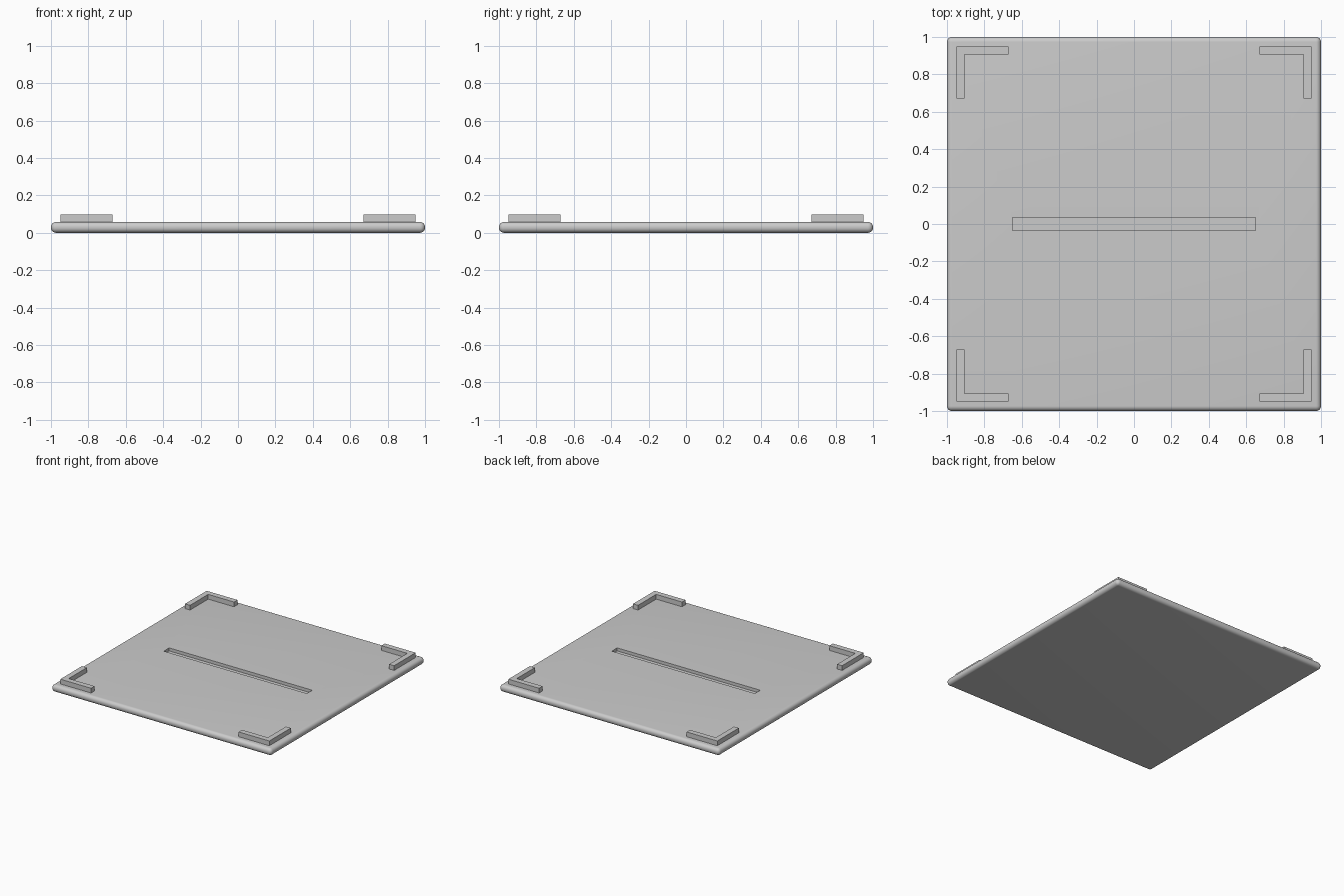
import bpy
import bmesh

old = bpy.data.objects.get("Cube")
if old:
    bpy.data.objects.remove(old, do_unlink=True)

# Overall sizes
TOP = 0.058
ROUND = 0.027
BRACKET_TOP = 0.097
OUTER, INNER, END = 0.95, 0.905, 0.67
SLOT_X, SLOT_Y, SLOT_DEPTH = 0.65, 0.035, 0.025

grey = bpy.data.materials.new("light_grey")
grey.use_nodes = True
GREY = (0.6, 0.6, 0.6, 1)
grey.diffuse_color = GREY
grey.node_tree.nodes["Principled BSDF"].inputs["Base Color"].default_value = GREY


def prism(name, outline, low, high):
    """Extrude a flat outline between two heights."""
    bm = bmesh.new()
    base = bm.faces.new([bm.verts.new((x, y, low)) for x, y in outline])
    side = bmesh.ops.extrude_face_region(bm, geom=[base])
    verts = [v for v in side["geom"] if isinstance(v, bmesh.types.BMVert)]
    bmesh.ops.translate(bm, verts=verts, vec=(0, 0, high - low))
    bmesh.ops.recalc_face_normals(bm, faces=bm.faces[:])
    mesh = bpy.data.meshes.new(name)
    bm.to_mesh(mesh)
    bm.free()
    mesh.materials.append(grey)
    obj = bpy.data.objects.new(name, mesh)
    bpy.context.collection.objects.link(obj)
    return obj


def rectangle(x, y):
    return [(-x, -y), (x, -y), (x, y), (-x, y)]


# Slab with rounded edges and a blind slot across the middle
slab = prism("base_slab", rectangle(1, 1), 0, TOP)
cutter = prism("slot_cutter", rectangle(SLOT_X, SLOT_Y), TOP - SLOT_DEPTH, TOP + 0.1)
cutter.hide_render = True

bevel = slab.modifiers.new("rounded_edges", "BEVEL")
bevel.width = ROUND
bevel.segments = 8
cut = slab.modifiers.new("slot", "BOOLEAN")
cut.operation = "DIFFERENCE"
cut.solver = "EXACT"
cut.object = cutter

bpy.ops.object.select_all(action="DESELECT")
slab.select_set(True)
bpy.context.view_layer.objects.active = slab
for modifier in (bevel.name, cut.name):
    bpy.ops.object.modifier_apply(modifier=modifier)
bpy.data.objects.remove(cutter, do_unlink=True)
bpy.ops.object.shade_smooth_by_angle()

# L-shaped corner brackets, mirrored to all four corners
profile = [(OUTER, OUTER), (END, OUTER), (END, INNER),
           (INNER, INNER), (INNER, END), (OUTER, END)]
for side, sx in (("left", 1), ("right", -1)):
    for place, sy in (("front", -1), ("back", 1)):
        prism(f"{place}_{side}_corner_bracket",
              [(x * sx, y * sy) for x, y in profile], TOP, BRACKET_TOP)
